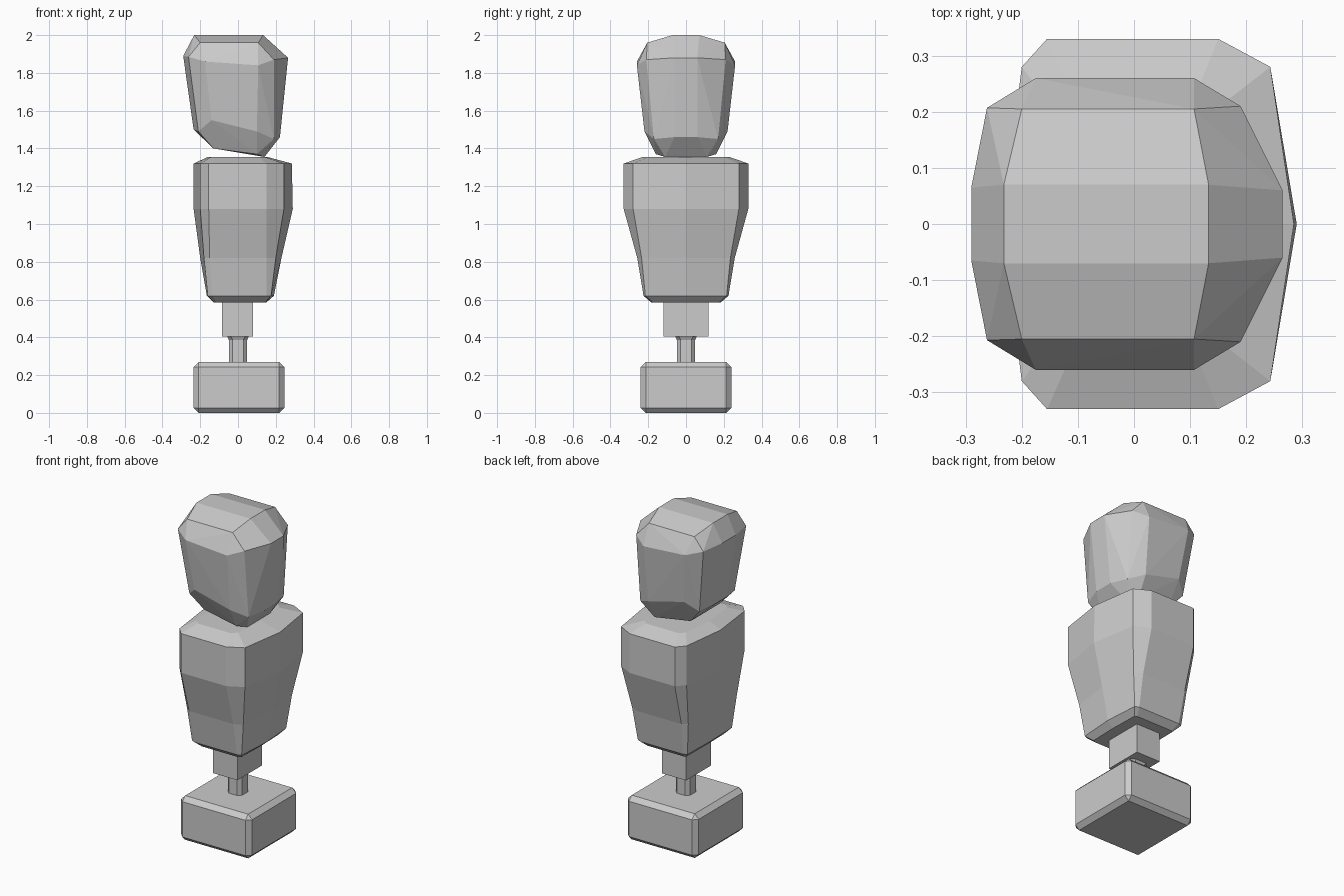
import bpy, bmesh

if "Cube" in bpy.data.objects:
    bpy.data.objects.remove(bpy.data.objects["Cube"])


def finish(name, bm):
    bmesh.ops.recalc_face_normals(bm, faces=bm.faces)
    mesh = bpy.data.meshes.new(name)
    bm.to_mesh(mesh)
    bm.free()
    ob = bpy.data.objects.new(name, mesh)
    bpy.context.collection.objects.link(ob)
    return ob


def box(name, x0, x1, y, z0, z1, bevel=0):
    bm = bmesh.new()
    bmesh.ops.create_cube(bm, size=1)
    for v in bm.verts:
        v.co = ((x0 + x1) / 2 + v.co.x * (x1 - x0), v.co.y * 2 * y,
                (z0 + z1) / 2 + v.co.z * (z1 - z0))
    ob = finish(name, bm)
    if bevel:
        m = ob.modifiers.new("edge_bevel", 'BEVEL')
        m.width = bevel
        m.segments = 1
    return ob


def loft(name, rings):
    bm = bmesh.new()
    loops = [[bm.verts.new(p) for p in r] for r in rings]
    n = len(loops[0])
    for a, b in zip(loops, loops[1:]):
        for i in range(n):
            j = (i + 1) % n
            bm.faces.new((a[i], a[j], b[j], b[i]))
    bm.faces.new(loops[0])
    bm.faces.new(loops[-1])
    return finish(name, bm)


# Base and supporting post
box("base", -0.235, 0.245, 0.24, 0, 0.27, 0.027)


def post_ring(r, z, c=0.02):
    d = r - c
    return [(x, y, z) for x, y in ((-d, -r), (d, -r), (r, -d), (r, d),
                                   (d, r), (-d, r), (-r, d), (-r, -d))]


loft("post", [post_ring(0.048, 0.26), post_ring(0.048, 0.385), post_ring(0.06, 0.41)])

# Block under the body
box("waist_block", -0.085, 0.08, 0.12, 0.405, 0.60)


# Body: each ring is left, left corner, left front, right front, right corner, right, depth, side depth
def body_ring(z, l, lc, lf, rf, rc, r, y, ys):
    return [(lf, -y, z), (rf, -y, z), (rc, -ys, z), (r, 0, z), (rc, ys, z),
            (rf, y, z), (lf, y, z), (lc, ys, z), (l, 0, z), (lc, -ys, z)]


loft("body", [body_ring(*r) for r in (
    (0.585, -0.13, -0.128, -0.115, 0.13, 0.145, 0.15, 0.185, 0.175),
    (0.62, -0.165, -0.16, -0.135, 0.15, 0.175, 0.19, 0.225, 0.215),
    (0.82, -0.20, -0.18, -0.15, 0.15, 0.20, 0.23, 0.258, 0.235),
    (1.08, -0.235, -0.20, -0.155, 0.15, 0.243, 0.29, 0.33, 0.28),
    (1.32, -0.235, -0.20, -0.155, 0.15, 0.243, 0.285, 0.33, 0.28),
    (1.355, -0.16, -0.14, -0.11, 0.11, 0.14, 0.155, 0.23, 0.20))])

# Head: faceted convex block, mirrored front to back
half = [
    (-0.232, 0.07, 2.0), (0.133, 0.07, 2.0), (-0.20, 0.205, 1.96), (0.107, 0.205, 1.96),
    (-0.29, 0.065, 1.89), (-0.262, 0.207, 1.885), (-0.175, 0.26, 1.86),
    (0.107, 0.26, 1.84), (0.19, 0.21, 1.87), (0.265, 0.06, 1.88),
    (-0.235, 0.06, 1.50), (-0.21, 0.17, 1.49), (-0.14, 0.22, 1.55),
    (0.10, 0.22, 1.49), (0.19, 0.17, 1.45), (0.222, 0.06, 1.46),
    (-0.13, 0.14, 1.40), (0.10, 0.16, 1.37), (0.14, 0.11, 1.355)]
bm = bmesh.new()
for x, y, z in half:
    for s in (-1, 1):
        bm.verts.new((x, s * y, z))
hull = bmesh.ops.convex_hull(bm, input=bm.verts)
loose = [v for v in bm.verts if not v.link_faces]
bmesh.ops.delete(bm, geom=loose, context='VERTS')
finish("head", bm)
